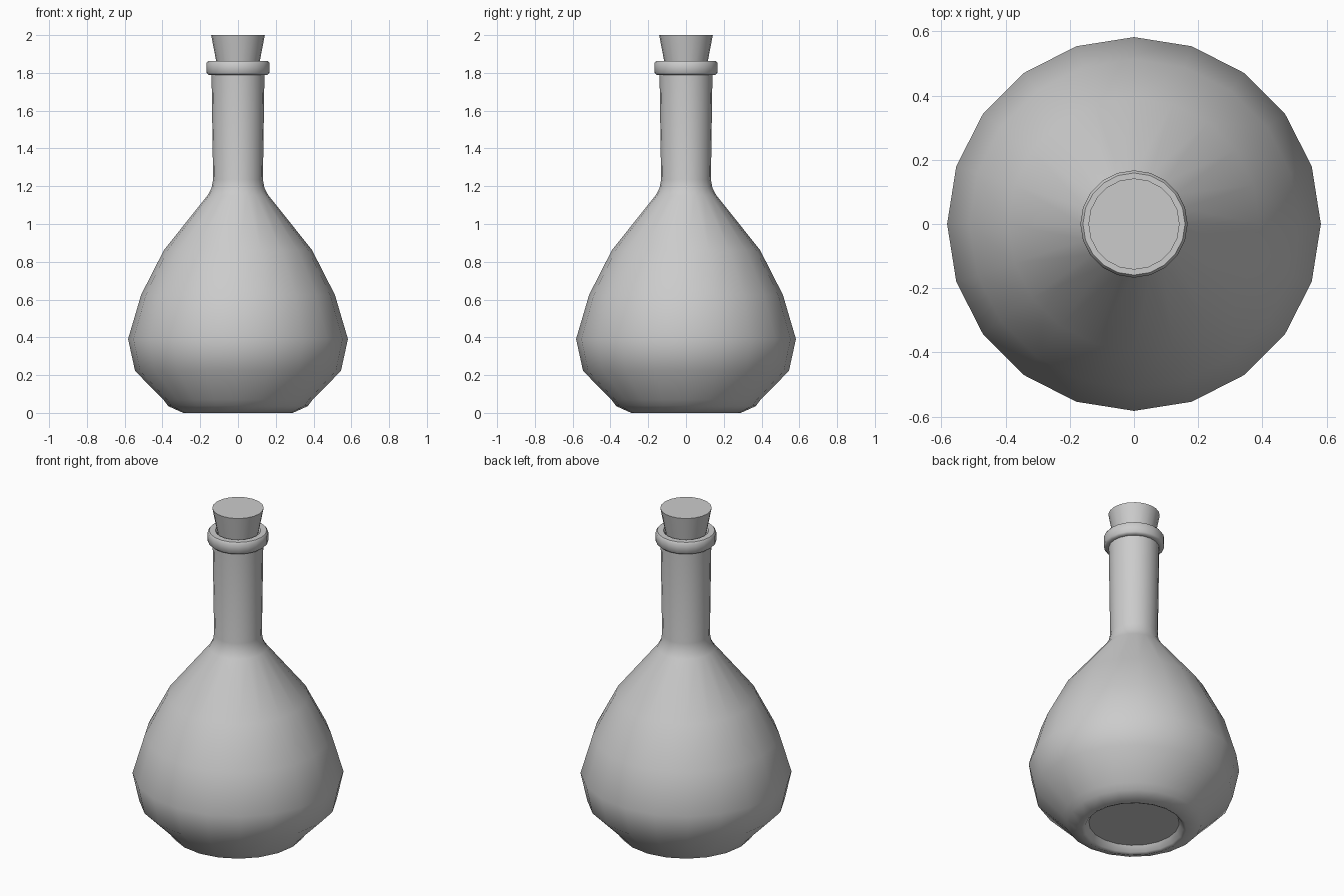
import bpy, bmesh, math

if "Cube" in bpy.data.objects:
    bpy.data.objects.remove(bpy.data.objects["Cube"])

SIDES = 20


def lathe(name, profile, angle):
    """Revolve (radius, z) points around z; both ends are capped flat."""
    bm = bmesh.new()
    rings = []
    for r, z in profile:
        rings.append([bm.verts.new((r * math.cos(2 * math.pi * i / SIDES),
                                    r * math.sin(2 * math.pi * i / SIDES), z))
                      for i in range(SIDES)])
    for a, b in zip(rings, rings[1:]):
        for i in range(SIDES):
            j = (i + 1) % SIDES
            bm.faces.new((a[i], a[j], b[j], b[i]))
    bm.faces.new(rings[0][::-1])
    bm.faces.new(rings[-1])
    bmesh.ops.recalc_face_normals(bm, faces=bm.faces)
    mesh = bpy.data.meshes.new(name)
    bm.to_mesh(mesh)
    bm.free()
    obj = bpy.data.objects.new(name, mesh)
    bpy.context.collection.objects.link(obj)
    bpy.ops.object.select_all(action='DESELECT')
    bpy.context.view_layer.objects.active = obj
    obj.select_set(True)
    bpy.ops.object.shade_smooth_by_angle(angle=math.radians(angle))
    return obj


# Flask: recessed base, bulb, neck, lip ring and mouth opening
lathe("flask", [
    (0.25, 0.04), (0.272, 0.008), (0.29, 0.0),
    (0.37, 0.036), (0.395, 0.07), (0.545, 0.222), (0.582, 0.391),
    (0.513, 0.625), (0.392, 0.862), (0.16, 1.153), (0.14, 1.19),
    (0.132, 1.235), (0.14, 1.79),
    (0.157, 1.79), (0.167, 1.80), (0.167, 1.852), (0.159, 1.863),
    (0.125, 1.863), (0.115, 1.85), (0.105, 1.72),
], 50)

# Tapered cork
lathe("cork", [(0.092, 1.74), (0.142, 2.0)], 30)
